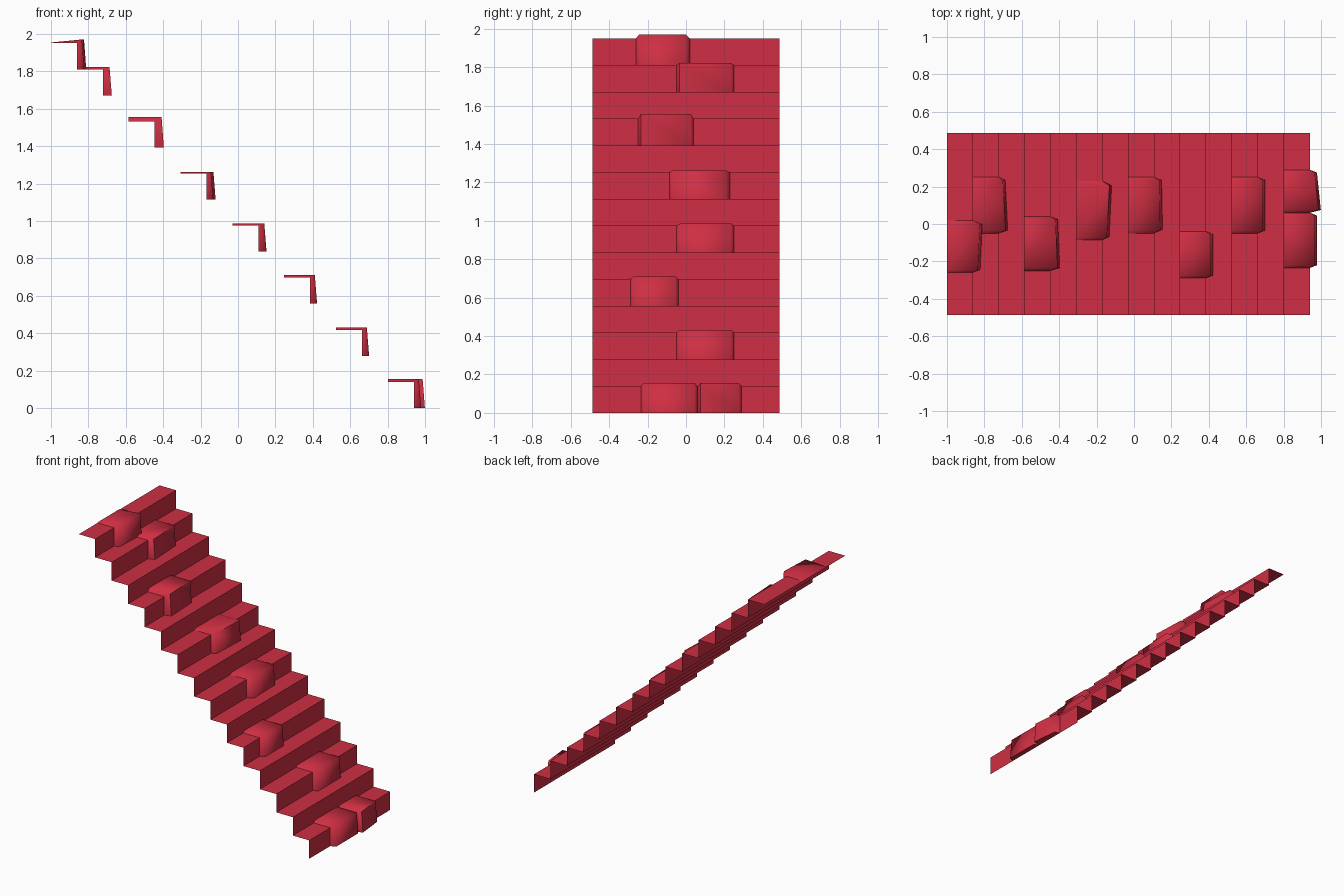
import bpy
import bmesh
import math

cube = bpy.data.objects.get("Cube")
if cube:
    bpy.data.objects.remove(cube, do_unlink=True)

STEPS = 14
RUN, RISE = 1.94 / STEPS, 1.95 / STEPS
FRONT_X, HALF_Y = 0.94, 0.486

red = bpy.data.materials.new("red")
red.use_nodes = True
colour = (0.62, 0.028, 0.056, 1)
red.diffuse_color = colour
red.node_tree.nodes["Principled BSDF"].inputs["Base Color"].default_value = colour


def add_object(name, bm):
    mesh = bpy.data.meshes.new(name)
    bm.to_mesh(mesh)
    bm.free()
    mesh.materials.append(red)
    obj = bpy.data.objects.new(name, mesh)
    bpy.context.collection.objects.link(obj)
    return obj


def bridge(bm, a, b):
    """Join two equal vertex rows with quads."""
    for i in range(len(a) - 1):
        bm.faces.new((a[i], a[i + 1], b[i + 1], b[i]))


# Folded stair sheet: risers and treads without thickness
profile = [(FRONT_X, 0)]
for i in range(STEPS):
    x = FRONT_X - i * RUN
    profile += [(x, (i + 1) * RISE), (x - RUN, (i + 1) * RISE)]
bm = bmesh.new()
rows = [[bm.verts.new((x, y, z)) for x, z in profile] for y in (-HALF_Y, HALF_Y)]
bridge(bm, rows[1], rows[0])
add_object("stair_sheet", bm)


def brick(step, y0, y1, d0, d1, c0=0.015, c1=0.015, h=0.011, h_back=None):
    """Raised slab over one step nose: d is how far it juts out, c the side bevel."""
    xr = FRONT_X - (step - 1) * RUN
    xb, zt, zb = xr - RUN, step * RISE, (step - 1) * RISE
    h_back = h if h_back is None else h_back
    bm = bmesh.new()

    def base(y):
        return [bm.verts.new(p) for p in ((xb, y, zt), (xr, y, zt), (xr, y, zb))]

    def raised(y, d):
        return [bm.verts.new(p) for p in ((xb, y, zt + h_back), (xr + d, y, zt + h),
                                          (xr + d + 0.012, y, zb))]

    strips = [base(y0), raised(y0 + c0, d0), raised(y1 - c1, d1), base(y1)]
    for a, b in zip(strips, strips[1:]):
        bridge(bm, a, b)
    if step == 1:
        bm.faces.new([s[2] for s in strips])
    bmesh.ops.recalc_face_normals(bm, faces=bm.faces)
    # Make sure the top slab faces up
    bm.normal_update()
    top = max(bm.faces, key=lambda f: abs(f.normal.z) * f.calc_area())
    if top.normal.z < 0:
        bmesh.ops.reverse_faces(bm, faces=bm.faces)
    obj = add_object(f"raised_brick_step_{step}", bm)
    bpy.ops.object.select_all(action="DESELECT")
    obj.select_set(True)
    bpy.context.view_layer.objects.active = obj
    bpy.ops.object.shade_smooth_by_angle(angle=math.radians(70))


# Raised bricks from bottom to top
brick(1, -0.235, 0.06, 0.027, 0.027, h=0.016)
brick(1, 0.06, 0.29, 0.047, 0.026, h=0.016)
brick(3, -0.05, 0.25, 0.026, 0.026, h=0.013)
brick(5, -0.29, -0.04, 0.025, 0.025, h=0.014)
brick(7, -0.05, 0.25, 0.032, 0.027, c0=0.02)
brick(9, -0.085, 0.23, 0.024, 0.037, c1=0.025, h=0.009)
brick(11, -0.25, 0.04, 0.037, 0.026, h=0.024)
brick(13, -0.05, 0.25, 0.036, 0.022)
brick(14, -0.26, 0.02, 0.027, 0.038, c1=0.02, h=0.02, h_back=0.004)
